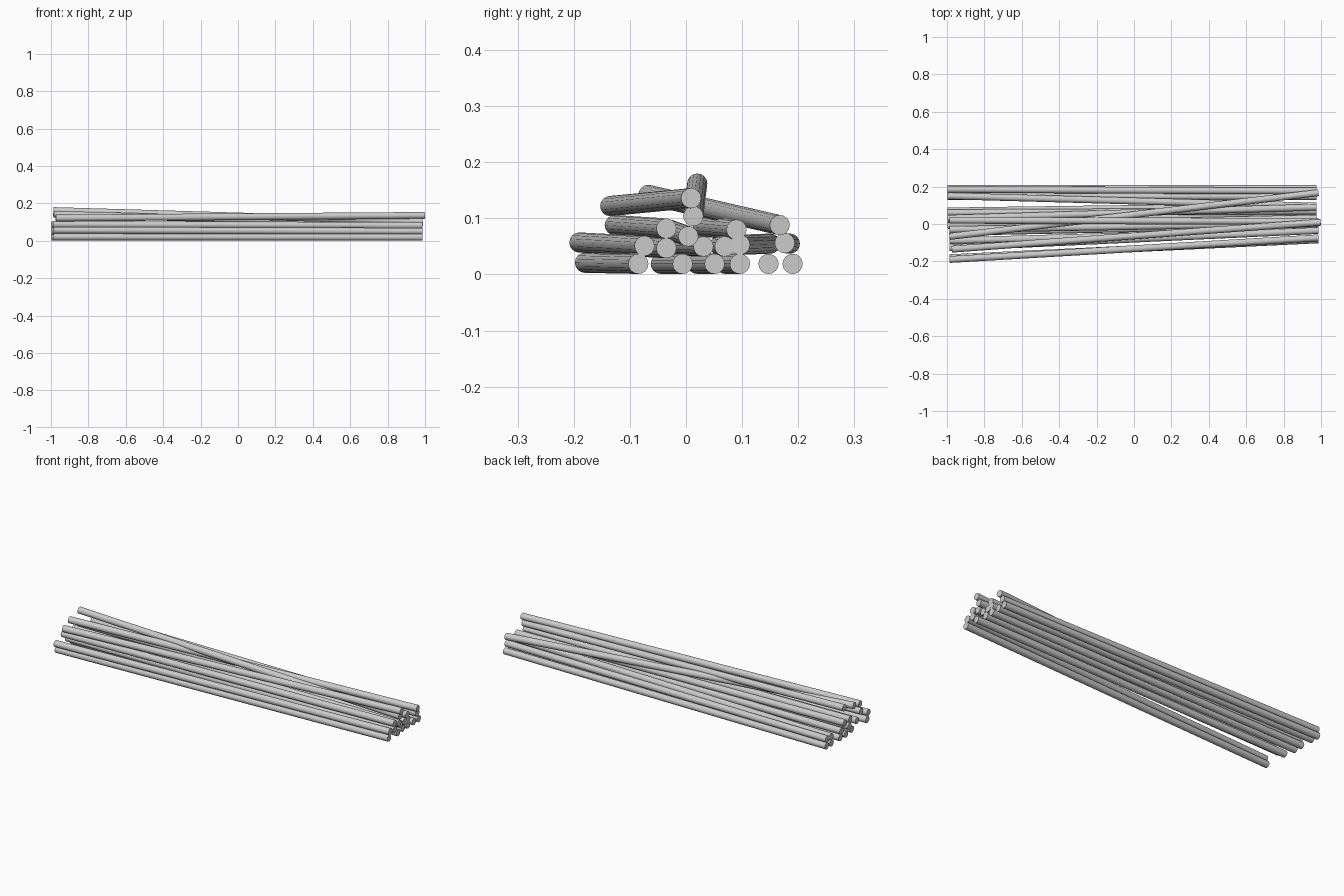
import bpy
import math
from mathutils import Vector

RADIUS = 0.018
SIDES = 16

cube = bpy.data.objects.get("Cube")
if cube:
    bpy.data.objects.remove(cube, do_unlink=True)

# Single grey finish shared by every rod
grey = bpy.data.materials.new("light_grey_metal")
grey.use_nodes = True
colour = (0.6, 0.6, 0.6, 1)
grey.diffuse_color = colour
grey.node_tree.nodes["Principled BSDF"].inputs["Base Color"].default_value = colour


def add_rod(name, left_end, right_end):
    """Straight capped cylinder between two points."""
    start, end = Vector(left_end), Vector(right_end)
    axis = end - start
    bpy.ops.mesh.primitive_cylinder_add(
        vertices=SIDES, radius=RADIUS, depth=axis.length, location=(start + end) / 2)
    rod = bpy.context.object
    rod.name = name
    rod.rotation_mode = "QUATERNION"
    rod.rotation_quaternion = axis.to_track_quat("Z", "Y")
    rod.data.materials.append(grey)
    bpy.ops.object.shade_smooth_by_angle(angle=math.radians(30))
    return rod


# Each rod: y and z at the -x end, y and z at the +x end, shift along x
layers = {
    "bottom_rod": [
        (-.18, .021, -.085, .019, 0),
        (-.045, .019, -.006, .019, 0),
        (.02, .019, .051, .019, -.01),
        (.07, .019, .096, .019, -.01),
        (.147, .019, .147, .019, -.01),
        (.19, .019, .19, .019, -.01),
    ],
    "second_rod": [
        (-.19, .057, -.074, .051, 0),
        (-.09, .05, -.035, .047, 0),
        (-.01, .052, .031, .05, -.01),
        (.06, .052, .069, .05, -.01),
        (.15, .055, .096, .053, -.01),
        (.185, .055, .176, .056, -.01),
    ],
    "third_rod": [
        (-.127, .088, -.035, .082, 0),
        (-.03, .08, .004, .068, 0),
        (.03, .085, .09, .08, -.01),
    ],
    "loose_rod": [
        (-.067, .142, .167, .088, 0),
        (-.135, .122, .009, .136, .012),
        (.02, .162, .013, .104, 0),
    ],
}
HALF_LENGTH = 0.986

for layer, rods in layers.items():
    for number, (y_left, z_left, y_right, z_right, shift) in enumerate(rods, start=1):
        add_rod(f"{layer}_{number}",
                (shift - HALF_LENGTH, y_left, z_left),
                (shift + HALF_LENGTH, y_right, z_right))
